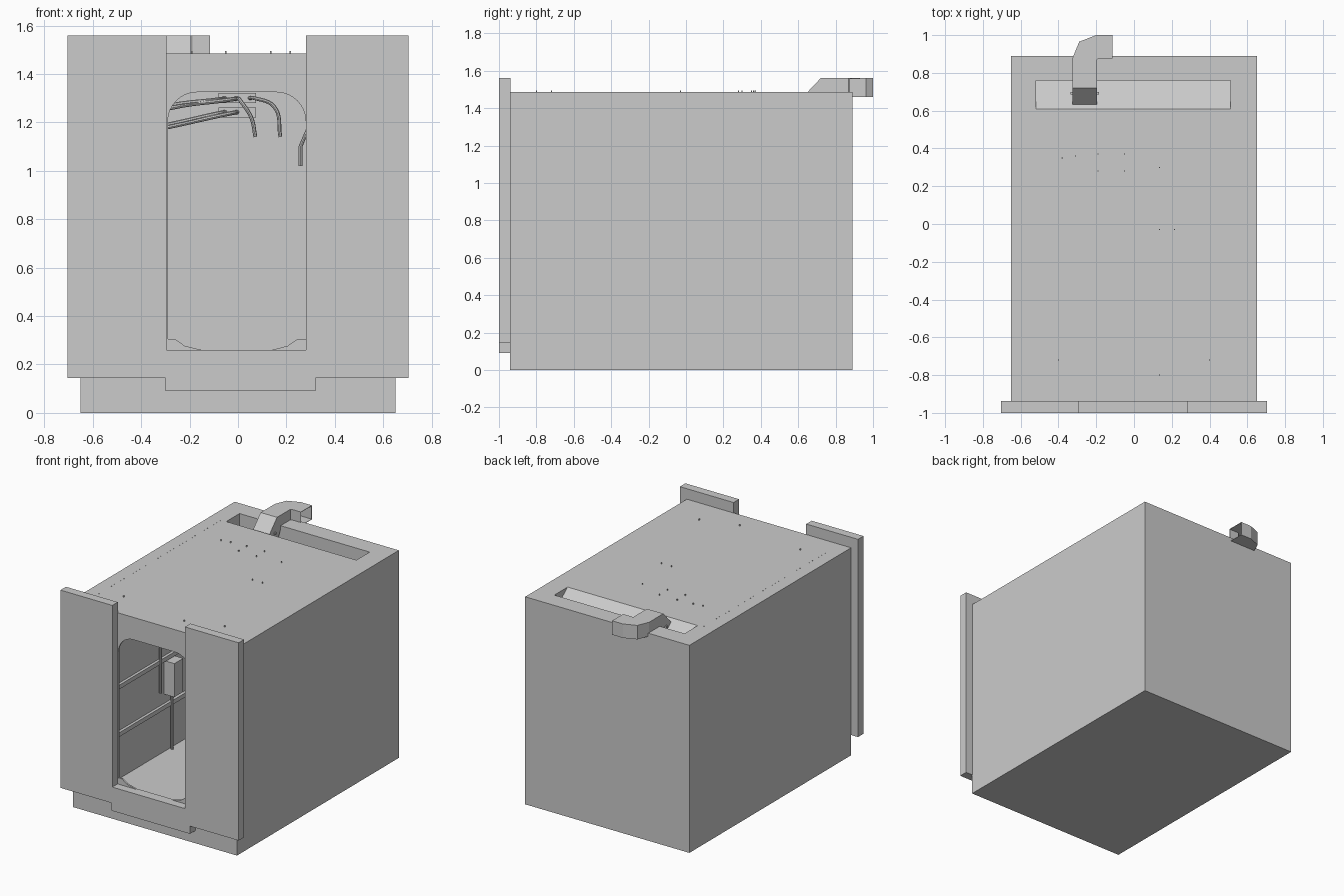
import bpy, bmesh, math
from mathutils import Vector

if "Cube" in bpy.data.objects:
    bpy.data.objects.remove(bpy.data.objects["Cube"])


def make(name, bm):
    bmesh.ops.recalc_face_normals(bm, faces=bm.faces)
    me = bpy.data.meshes.new(name)
    bm.to_mesh(me)
    bm.free()
    ob = bpy.data.objects.new(name, me)
    bpy.context.collection.objects.link(ob)
    return ob


def prism(name, pts, axis, a, b):
    """Extrude a 2D profile along x (pts = y,z) or y (pts = x,z) from a to b."""
    bm = bmesh.new()
    place = (lambda p, t: (t, p[0], p[1])) if axis == 'x' else (lambda p, t: (p[0], t, p[1]))
    face = bm.faces.new([bm.verts.new(place(p, a)) for p in pts])
    out = bmesh.ops.extrude_face_region(bm, geom=[face])
    vec = Vector((b - a, 0, 0)) if axis == 'x' else Vector((0, b - a, 0))
    bmesh.ops.translate(bm, vec=vec, verts=[v for v in out['geom'] if isinstance(v, bmesh.types.BMVert)])
    return make(name, bm)


def boxes(name, spans):
    """One object from several (x0,x1,y0,y1,z0,z1) boxes."""
    bm = bmesh.new()
    for x0, x1, y0, y1, z0, z1 in spans:
        vs = bmesh.ops.create_cube(bm, size=1)['verts']
        bmesh.ops.scale(bm, vec=(x1 - x0, y1 - y0, z1 - z0), verts=vs)
        bmesh.ops.translate(bm, vec=((x0 + x1) / 2, (y0 + y1) / 2, (z0 + z1) / 2), verts=vs)
    return make(name, bm)


def cut(target, tool):
    mod = target.modifiers.new('cut', 'BOOLEAN')
    mod.operation, mod.solver, mod.object = 'DIFFERENCE', 'EXACT', tool
    bpy.context.view_layer.objects.active = target
    bpy.ops.object.modifier_apply(modifier=mod.name)
    bpy.data.objects.remove(tool)


def tube(name, pts, r, smooth=True):
    cu = bpy.data.curves.new(name, 'CURVE')
    cu.dimensions, cu.bevel_depth, cu.bevel_resolution = '3D', r, 2
    cu.resolution_u, cu.use_fill_caps = 6, True
    if smooth:
        sp = cu.splines.new('BEZIER')
        sp.bezier_points.add(len(pts) - 1)
        for bp, p in zip(sp.bezier_points, pts):
            bp.co = p
            bp.handle_left_type = bp.handle_right_type = 'AUTO'
    else:
        sp = cu.splines.new('POLY')
        sp.points.add(len(pts) - 1)
        for q, p in zip(sp.points, pts):
            q.co = (*p, 1)
    ob = bpy.data.objects.new(name, cu)
    bpy.context.collection.objects.link(ob)
    bpy.ops.object.select_all(action='DESELECT')
    ob.select_set(True)
    bpy.context.view_layer.objects.active = ob
    bpy.ops.object.convert(target='MESH')
    bpy.ops.object.shade_smooth_by_angle()


def arc(cx, cz, r, a0, a1, n=8):
    return [(cx + r * math.cos(math.radians(a0 + (a1 - a0) * i / n)),
             cz + r * math.sin(math.radians(a0 + (a1 - a0) * i / n))) for i in range(n + 1)]


# Thin-walled room: hollow, with a wedge-shaped recess in the roof and a rounded doorway
room = boxes('room_shell', [(-0.65, 0.65, -0.94, 0.89, 0, 1.485)])
cavity = boxes('cavity', [(-0.64, 0.64, -0.928, 0.88, 0.01, 1.475)])
cut(cavity, prism('recess_wall', [(0.60, 1.6), (0.60, 1.475), (0.77, 1.345), (0.77, 1.6)], 'x', -0.53, 0.52))
cut(room, cavity)
cut(room, prism('recess', [(0.61, 1.6), (0.61, 1.485), (0.76, 1.365), (0.76, 1.6)], 'x', -0.52, 0.51))
doorway = (arc(0.16, 1.205, 0.12, 0, 90) + arc(-0.17, 1.205, 0.12, 90, 180)
           + [(-0.29, 0.305), (-0.26, 0.305), (-0.22, 0.277), (-0.15, 0.26),
              (0.14, 0.26), (0.205, 0.277), (0.245, 0.305), (0.28, 0.305)])
cut(room, prism('doorway', doorway, 'y', -1.1, -0.85))

# U-shaped front cladding around the door
prism('front_cladding', [(-0.705, 0.145), (-0.30, 0.145), (-0.30, 0.09), (0.32, 0.09), (0.32, 0.145),
                         (0.705, 0.145), (0.705, 1.56), (0.28, 1.56), (0.28, 0.26), (-0.295, 0.26),
                         (-0.295, 1.56), (-0.705, 1.56)], 'y', -1.0, -0.938)

# Roof duct: rises out of the recess, runs over the back edge and turns sideways
stations = [  # left x,y / right x,y / top z / bottom z / bottom y shift
    (-0.325, 0.63, -0.195, 0.63, 1.465, 1.385, 0.095),
    (-0.325, 0.72, -0.195, 0.72, 1.56, 1.46, 0.04),
    (-0.325, 0.88, -0.195, 0.87, 1.56, 1.46, 0),
    (-0.29, 0.965, -0.192, 0.873, 1.56, 1.46, 0),
    (-0.20, 1.0, -0.189, 0.875, 1.56, 1.46, 0),
    (-0.115, 1.0, -0.115, 0.875, 1.56, 1.46, 0)]
bm = bmesh.new()
rings = [[bm.verts.new(c) for c in ((lx, ly, t), (rx, ry, t), (rx, ry + s, b), (lx, ly + s, b))]
         for lx, ly, rx, ry, t, b, s in stations]
for r0, r1 in zip(rings, rings[1:]):
    for i in range(4):
        bm.faces.new((r0[i], r0[(i + 1) % 4], r1[(i + 1) % 4], r1[i]))
duct = make('roof_duct', bm)
solid = duct.modifiers.new('thickness', 'SOLIDIFY')
solid.thickness, solid.offset = 0.004, -1
boxes('duct_bolts', [(x - 0.006, x + 0.006, 0.685, 0.699, 1.45, 1.465) for x in (-0.329, -0.191)])

# Small fixings poking through the roof
spots = [(-0.38, 0.35), (-0.31, 0.36), (-0.19, 0.37), (-0.19, 0.28), (-0.05, 0.37), (-0.05, 0.28),
         (0.135, 0.3), (0.135, -0.03), (0.215, -0.03), (-0.4, -0.72), (0.4, -0.72), (0.135, -0.8)]
boxes('roof_fixings', [(x - 0.003, x + 0.003, y - 0.003, y + 0.003, 1.47, 1.495) for x, y in spots])
boxes('roof_rivets', [(-0.562, -0.558, y - 0.002, y + 0.002, 1.48, 1.4865)
                      for y in [-0.77 + 0.035 * i for i in range(40)]])

# Interior: wall rails, switch box on a conduit, hose manifold
for i, z in enumerate((0.34, 0.68)):
    boxes(f'wall_rail_{i}', [(-0.64, -0.62, -0.92, 0.87, z - 0.015, z + 0.015)])
boxes('switch_box', [(-0.64, -0.56, 0.08, 0.18, 0.42, 0.66)])
tube('switch_conduit', [(-0.62, 0.14, 0.01), (-0.62, 0.14, 0.43)], 0.009, False)
tube('ceiling_conduit', [(-0.62, 0.01, 0.46), (-0.62, 0.01, 1.475)], 0.009, False)
boxes('hose_manifold', [(-0.08, 0.075, 0.84, 0.88, z, z + 0.042) for z in (1.22, 1.28)])
for i, (x, z) in enumerate([(-0.05, 1.30), (0.0, 1.30), (-0.05, 1.243), (0.0, 1.243)]):
    tube(f'supply_hose_{i}', [(x, 0.85, z), (x - 0.03, 0.80, z - 0.005), (-0.28, 0.80, z - 0.03 - 0.01 * i),
                              (-0.63, 0.80, 1.17 - 0.02 * i)], 0.009)
tube('drop_hose_left', [(0.0, 0.85, 1.30), (0.01, 0.80, 1.29), (0.055, 0.79, 1.22), (0.072, 0.79, 1.14)], 0.008)
tube('drop_hose_right', [(0.045, 0.85, 1.30), (0.07, 0.80, 1.30), (0.15, 0.79, 1.265), (0.175, 0.79, 1.14)], 0.008)
tube('side_pipe', [(0.63, 0.79, 1.20), (0.30, 0.79, 1.20), (0.258, 0.79, 1.10), (0.258, 0.79, 1.02)], 0.008, False)
